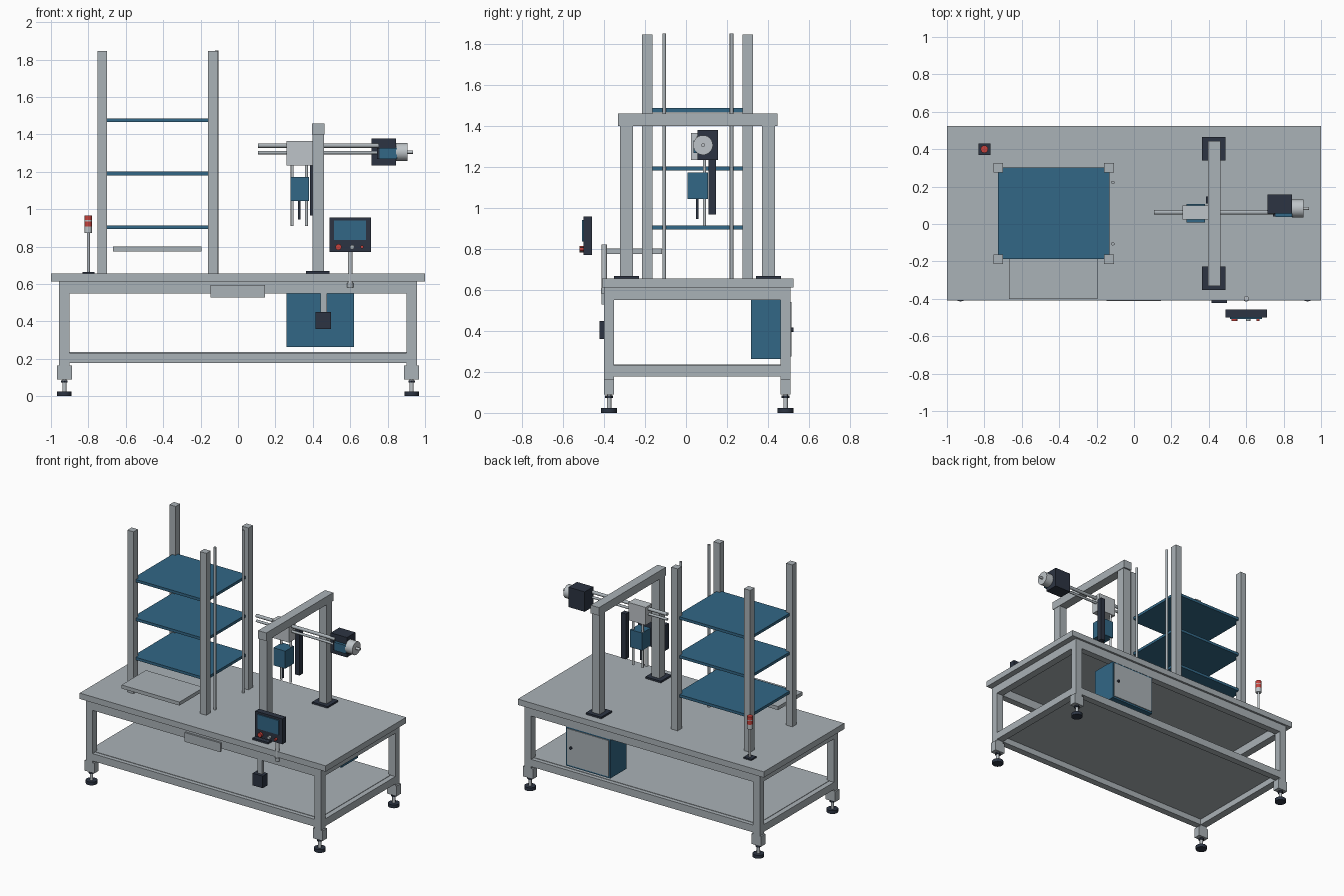
import bpy, math
from mathutils import Vector

if "Cube" in bpy.data.objects:
    bpy.data.objects.remove(bpy.data.objects["Cube"])


def material(name, rgb):
    m = bpy.data.materials.new(name)
    lin = [((c / 255 + 0.055) / 1.055) ** 2.4 for c in rgb]
    m.diffuse_color = (*lin, 1)
    m.use_nodes = True
    m.node_tree.nodes["Principled BSDF"].inputs["Base Color"].default_value = m.diffuse_color
    return m


GREY = material("steel grey", (170, 178, 183))
LIGHT = material("light metal", (190, 196, 200))
BLUE = material("panel blue", (50, 103, 134))
DARK = material("dark plastic", (44, 52, 66))
RED = material("signal red", (198, 66, 60))


def finish(obj, name, mat):
    obj.name = name
    obj.data.materials.append(mat)
    return obj


def box(name, mat, x, y, z):
    """Box from (min, max) pairs."""
    bpy.ops.mesh.primitive_cube_add(size=1)
    o = bpy.context.object
    lo, hi = (Vector(v) for v in zip(x, y, z))
    for v in o.data.vertices:
        v.co = (lo + hi) / 2 + v.co * (hi - lo)
    return finish(o, name, mat)


def cyl(name, mat, a, b, r, sides=20):
    """Cylinder between two points."""
    a, b = Vector(a), Vector(b)
    bpy.ops.mesh.primitive_cylinder_add(vertices=sides, radius=r, depth=(b - a).length,
                                        location=(a + b) / 2)
    o = bpy.context.object
    o.rotation_euler = (b - a).to_track_quat('Z', 'Y').to_euler()
    bpy.ops.object.shade_smooth_by_angle(angle=math.radians(40))
    return finish(o, name, mat)


# Table top and lower shelf
box("table_top", GREY, (-1, 1), (-.41, .525), (.612, .655))
box("lower_shelf", GREY, (-.92, .92), (-.37, .48), (.222, .235))

# Frame legs with levelling feet
for sx in (-1, 1):
    xs = sorted((sx * .902, sx * .957))
    for y0 in (-.40, .46):
        ys = (y0, y0 + .05)
        cx, cy = sx * .928, y0 + .025
        box("frame_leg", GREY, xs, ys, (.09, .612))
        box("leg_foot_block", GREY, (cx - .04, cx + .04), ys, (.09, .165))
        cyl("foot_stem", LIGHT, (cx, cy, .02), (cx, cy, .10), .011)
        cyl("foot_nut", DARK, (cx, cy, .073), (cx, cy, .085), .02, 6)
        cyl("foot_pad", DARK, (cx, cy, 0), (cx, cy, .024), .039)
    # End rails
    for z in ((.55, .612), (.178, .232)):
        box("end_rail", GREY, xs, (-.35, .46), z)

# Long rails
for y0 in (-.40, .46):
    for z in ((.55, .612), (.178, .232)):
        box("long_rail", GREY, (-.902, .902), (y0, y0 + .05), z)
box("front_plate", GREY, (-.147, .145), (-.412, -.399), (.527, .594))

# Storage rack
for x in ((-.75, -.70), (-.16, -.108)):
    for y in ((-.214, -.164), (.275, .326)):
        box("rack_post", GREY, x, y, (.655, 1.845))
for z in (.893, 1.18, 1.465):
    box("rack_shelf", BLUE, (-.728, -.132), (-.187, .303), (z, z + .02))
for y in (-.106, .222):
    cyl("rack_rod", GREY, (-.113, y, .655), (-.113, y, 1.848), .009)
box("tray", GREY, (-.667, -.196), (-.40, -.117), (.774, .80))

# Signal lamp
box("lamp_base", DARK, (-.832, -.768), (.37, .43), (.655, .665))
cyl("lamp_pole", LIGHT, (-.8, .4, .66), (-.8, .4, .88), .008)
for z0, z1, mat in ((.873, .908, LIGHT), (.908, .935, RED), (.935, .941, LIGHT), (.941, .965, RED)):
    cyl("lamp_segment", mat, (-.8, .4, z0), (-.8, .4, z1), .02)

# Gantry
for y0, y1 in ((-.322, -.258), (.37, .434)):
    c = (y0 + y1) / 2
    box("gantry_foot", DARK, (.364, .49), (c - .062, c + .062), (.655, .668))
    box("gantry_post", GREY, (.398, .46), (y0, y1), (.66, 1.40))
box("gantry_beam", GREY, (.396, .463), (-.332, .445), (1.398, 1.458))

# Horizontal slide with carriage
cyl("upper_slide_rod", GREY, (.107, .062, 1.34), (.75, .062, 1.34), .012)
cyl("lower_slide_rod", GREY, (.107, .062, 1.302), (.75, .062, 1.302), .009)
box("carriage", LIGHT, (.258, .398), (.025, .10), (1.233, 1.364))

# Drive motor
box("motor_block", DARK, (.714, .846), (.057, .157), (1.232, 1.378))
box("motor_side", BLUE, (.757, .851), (.037, .10), (1.267, 1.328))
box("motor_side_cap", DARK, (.744, .757), (.04, .10), (1.267, 1.328))
cyl("motor_drum", LIGHT, (.846, .083, 1.305), (.905, .083, 1.305), .048, 28)
cyl("motor_shaft", LIGHT, (.90, .083, 1.305), (.936, .083, 1.305), .009)

# Gripper head
box("gripper_body", BLUE, (.282, .379), (.007, .107), (1.043, 1.172))
for x in (.29, .366):
    cyl("gripper_guide", LIGHT, (x, .09, .91), (x, .09, 1.25), .008)
cyl("gripper_pin", DARK, (.327, .055, .945), (.327, .055, 1.06), .007)
box("cable_bar", DARK, (.386, .424), (.109, .147), (.966, 1.30))

# Control panel on its pole
cyl("panel_pole", LIGHT, (.6, -.398, .585), (.6, -.398, .82), .013)
cyl("panel_pole_collar", GREY, (.6, -.398, .582), (.6, -.398, .605), .017)
box("panel_body", DARK, (.49, .711), (-.50, -.457), (.77, .956))
box("panel_screen", BLUE, (.513, .685), (-.507, -.499), (.835, .94))
for x, mat, r in ((.537, RED, .016), (.61, GREY, .012), (.663, RED, .009)):
    cyl("panel_button", mat, (x, -.498, .797), (x, -.518, .797), r)

# Foot switch box hanging under the front rail
box("switch_bracket", GREY, (.44, .475), (-.40, -.375), (.44, .56))
box("switch_box", DARK, (.415, .496), (-.422, -.365), (.36, .449))

# Electrical cabinet with rear door
box("cabinet", BLUE, (.26, .62), (.317, .508), (.262, .555))
box("cabinet_door", GREY, (.272, .608), (.507, .514), (.275, .54))
cyl("cabinet_knob", DARK, (.575, .512, .405), (.575, .523, .405), .01)
